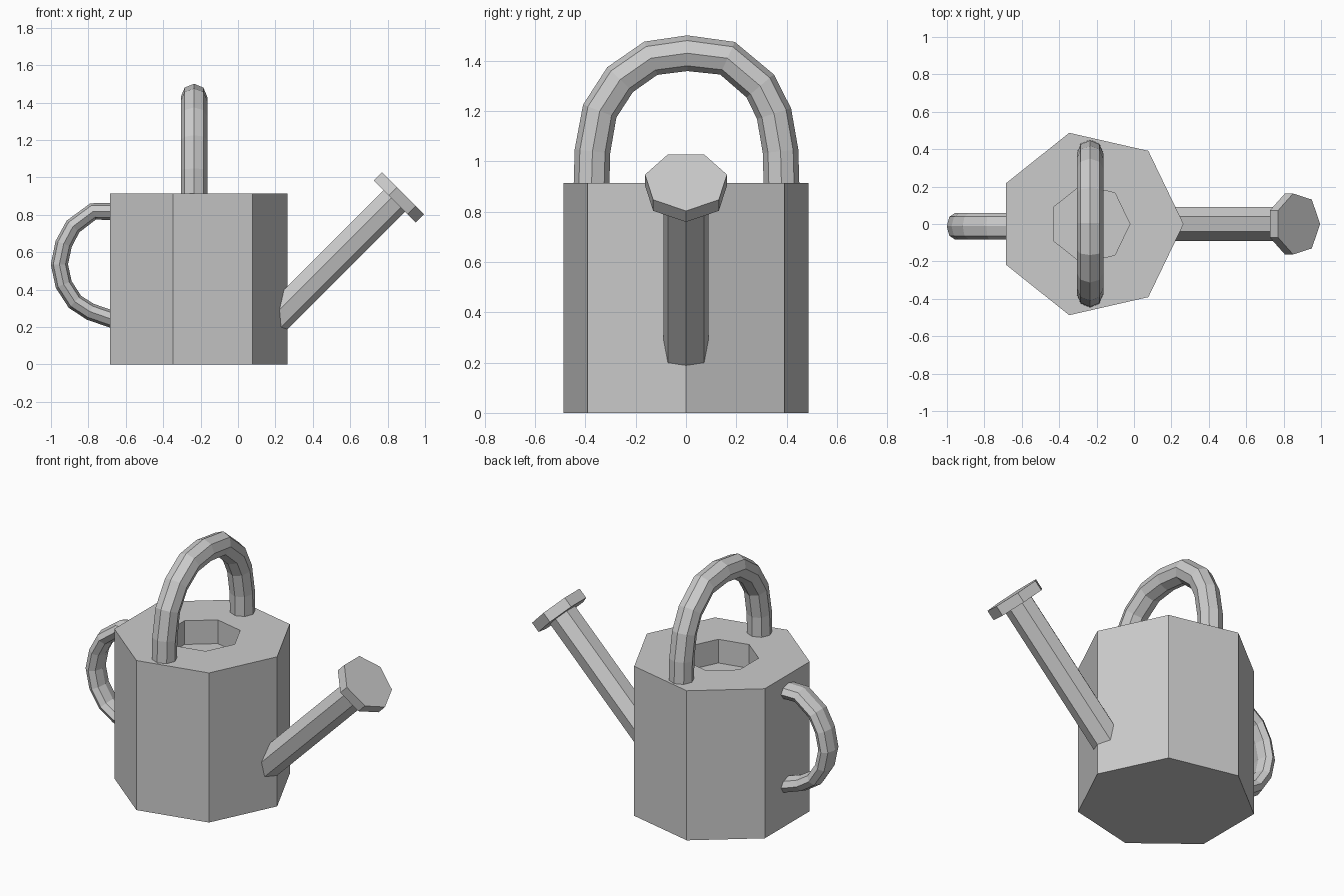
import bpy, bmesh
from math import cos, sin, pi
from mathutils import Vector

if "Cube" in bpy.data.objects:
    bpy.data.objects.remove(bpy.data.objects["Cube"])

SIDE_X, SIDE_Y = Vector((1, 0, 0)), Vector((0, 1, 0))


def ring(p, t, side, a, b, n):
    """n-gon around p: radius a in the bend plane, b along side, a corner at the low side."""
    normal = t.cross(side).normalized()
    return [p - normal * a * cos(2 * pi * i / n) + side * b * sin(2 * pi * i / n)
            for i in range(n)]


def loft(name, rings):
    """Skin a chain of rings and cap both ends."""
    bm = bmesh.new()
    rows = [[bm.verts.new(v) for v in r] for r in rings]
    n = len(rows[0])
    for lo, hi in zip(rows, rows[1:]):
        for i in range(n):
            j = (i + 1) % n
            bm.faces.new((lo[i], lo[j], hi[j], hi[i]))
    bm.faces.new(rows[0][::-1])
    bm.faces.new(rows[-1])
    bmesh.ops.recalc_face_normals(bm, faces=bm.faces)
    mesh = bpy.data.meshes.new(name)
    bm.to_mesh(mesh)
    bm.free()
    obj = bpy.data.objects.new(name, mesh)
    bpy.context.collection.objects.link(obj)
    return obj


def tube(name, path, side, a, b, n):
    pts = [Vector(p) for p in path]
    rings = []
    for i, p in enumerate(pts):
        t = (pts[min(i + 1, len(pts) - 1)] - pts[max(i - 1, 0)]).normalized()
        rings.append(ring(p, t, side, a, b, n))
    return loft(name, rings)


# Seven-sided can with a recessed filling hole in the top
CX, TOP = -0.235, 0.915
loft("can_body", [ring(Vector((CX, 0, z)), Vector((0, 0, 1)), SIDE_Y, r, r, 7)
                  for r, z in ((0.5, 0), (0.5, TOP), (0.213, TOP), (0.213, TOP - 0.145))])

# Overhead carrying handle
arch = [(-0.376, 0.89), (-0.372, 1.04), (-0.343, 1.2), (-0.262, 1.325), (-0.14, 1.41),
        (0.005, 1.43), (0.165, 1.41), (0.295, 1.3), (0.35, 1.19), (0.376, 1.04), (0.38, 0.89)]
tube("top_handle", [(CX, y, z) for y, z in arch], SIDE_X, 0.071, 0.071, 8)

# Rear grip
grip = [(-0.64, 0.818), (-0.775, 0.818), (-0.882, 0.738), (-0.932, 0.645), (-0.955, 0.535),
        (-0.932, 0.428), (-0.872, 0.335), (-0.79, 0.282), (-0.64, 0.23)]
tube("rear_grip", [(x, -0.012, z) for x, z in grip], SIDE_Y, 0.046, 0.072, 8)


# Spout and rose share one 45 degree axis
def on_axis(s):
    return (s - 0.022, 0, s + 0.022)


tube("spout", [on_axis(0.17), on_axis(0.865)], SIDE_Y, 0.085, 0.092, 7)
tube("spout_rose", [on_axis(0.855), on_axis(0.899)], SIDE_Y, 0.167, 0.167, 7)
